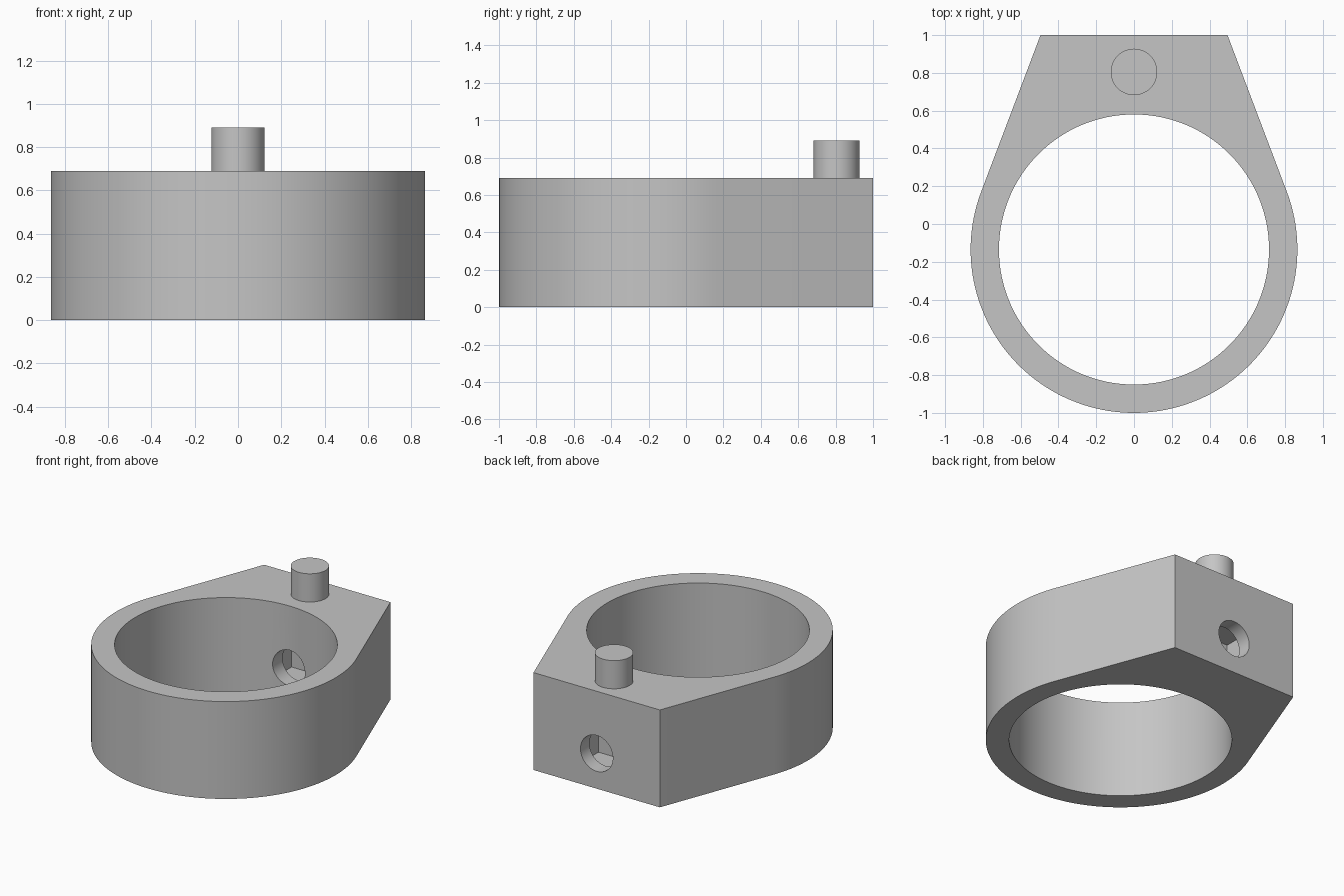
import bpy
import bmesh
from math import acos, atan2, cos, hypot, pi, radians, sin
from mathutils import Matrix

cube = bpy.data.objects.get("Cube")
if cube:
    bpy.data.objects.remove(cube, do_unlink=True)

HEIGHT = 0.69
RING_Y, OUTER, INNER = -0.135, 0.865, 0.715
BLOCK_HALF, BACK_Y = 0.495, 1.0
PEG_Y, PEG_R, PEG_TOP = 0.805, 0.123, 0.89
HOLE_Z = 0.25

grey = bpy.data.materials.new("light_grey")
grey.use_nodes = True
colour = (0.56, 0.56, 0.56, 1)
grey.diffuse_color = colour
grey.node_tree.nodes["Principled BSDF"].inputs["Base Color"].default_value = colour


def make_object(name, bm):
    bmesh.ops.recalc_face_normals(bm, faces=bm.faces)
    mesh = bpy.data.meshes.new(name)
    bm.to_mesh(mesh)
    bm.free()
    mesh.materials.append(grey)
    obj = bpy.data.objects.new(name, mesh)
    bpy.context.collection.objects.link(obj)
    return obj


def cylinder(name, radius, depth, centre, sides, tilt=0):
    bm = bmesh.new()
    place = Matrix.Translation(centre) @ Matrix.Rotation(tilt, 4, "X")
    bmesh.ops.create_cone(bm, cap_ends=True, segments=sides, radius1=radius,
                          radius2=radius, depth=depth, matrix=place)
    return make_object(name, bm)


def box(name, size, centre):
    bm = bmesh.new()
    place = Matrix.Translation(centre) @ Matrix.Diagonal((*size, 1))
    bmesh.ops.create_cube(bm, size=1, matrix=place)
    return make_object(name, bm)


def cut(target, cutter):
    cutter.hide_render = True
    mod = target.modifiers.new("cut", "BOOLEAN")
    mod.operation = "DIFFERENCE"
    mod.solver = "EXACT"
    mod.object = cutter
    bpy.context.view_layer.objects.active = target
    bpy.ops.object.modifier_apply(modifier=mod.name)
    bpy.data.objects.remove(cutter, do_unlink=True)


# Collar outline: round front, with tangent sides running to a flat back
rise = BACK_Y - RING_Y
tangent = atan2(rise, BLOCK_HALF) - acos(OUTER / hypot(rise, BLOCK_HALF))
steps = 96
start, sweep = pi - tangent, pi + 2 * tangent
outline = [(BLOCK_HALF, BACK_Y), (-BLOCK_HALF, BACK_Y)]
for i in range(steps + 1):
    a = start + sweep * i / steps
    outline.append((OUTER * cos(a), RING_Y + OUTER * sin(a)))

bm = bmesh.new()
base = bm.faces.new([bm.verts.new((x, y, 0)) for x, y in outline])
walls = bmesh.ops.extrude_face_region(bm, geom=[base])
top = [v for v in walls["geom"] if isinstance(v, bmesh.types.BMVert)]
bmesh.ops.translate(bm, verts=top, vec=(0, 0, HEIGHT))
collar = make_object("collar", bm)

# Main bore, the cross hole through the back, and its inner nut pocket
cut(collar, cylinder("bore_cutter", INNER, 2, (0, RING_Y, HEIGHT / 2), 128))
cut(collar, box("pocket_cutter", (0.42, 0.22, 0.34), (0, 0.79, HOLE_Z)))
cut(collar, cylinder("hole_cutter", 0.127, 0.8, (0, 0.8, HOLE_Z), 48, pi / 2))

# Locating peg on the top face
peg = cylinder("peg", PEG_R, PEG_TOP - HEIGHT,
               (0, PEG_Y, (PEG_TOP + HEIGHT) / 2), 48)

# Smooth curved walls, keep edges crisp
for obj in (collar, peg):
    bpy.ops.object.select_all(action="DESELECT")
    obj.select_set(True)
    bpy.context.view_layer.objects.active = obj
    bpy.ops.object.shade_smooth_by_angle(angle=radians(20))
